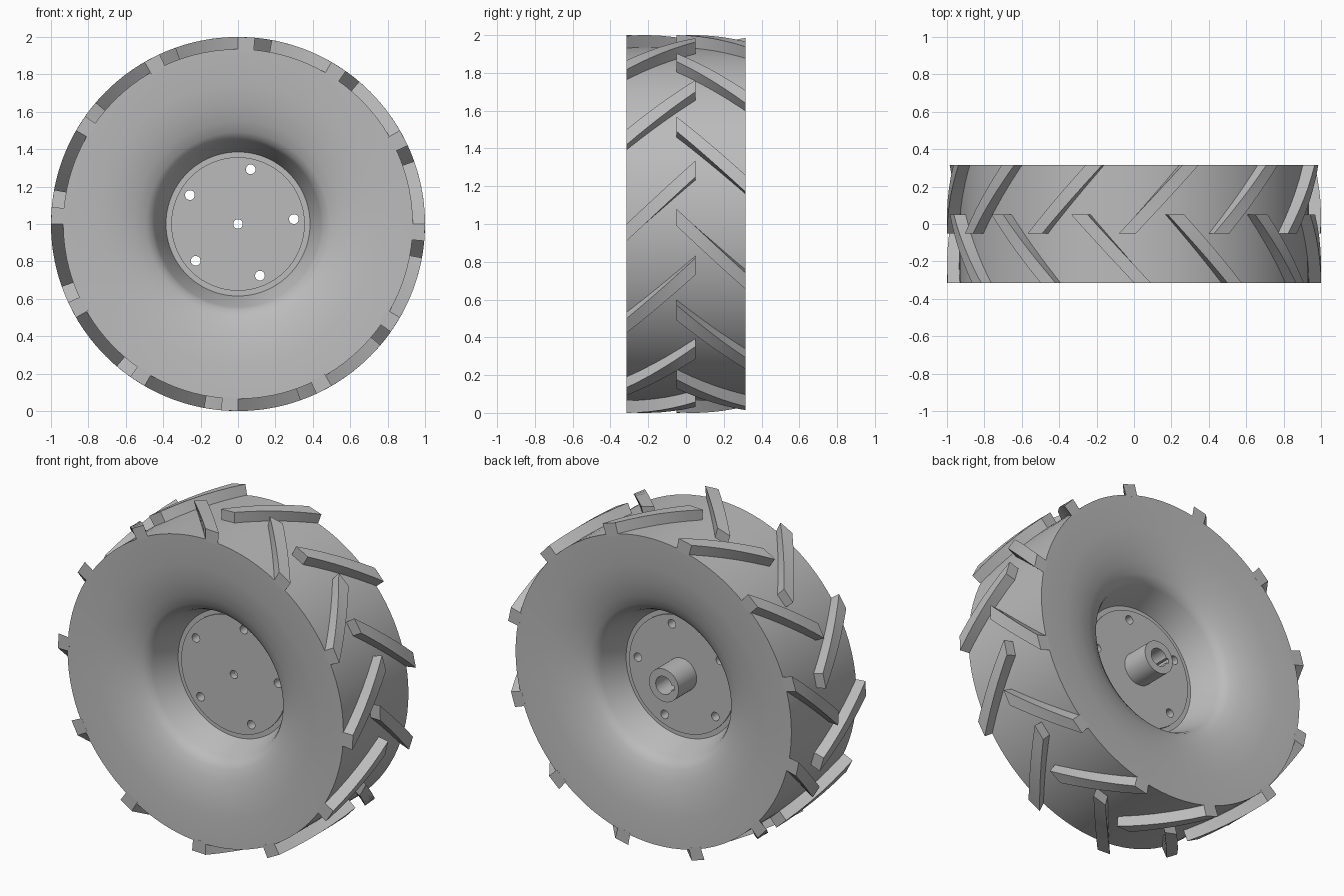
import bpy, bmesh, math
from mathutils import Matrix, Vector

cube = bpy.data.objects.get("Cube")
if cube:
    bpy.data.objects.remove(cube, do_unlink=True)

AXLE = 1.0         # height of the wheel axis
HALF = 0.315       # half width of the tyre
COUNT = 12         # lugs on each side

grey = bpy.data.materials.new("plain_grey")
grey.use_nodes = True
colour = (0.5, 0.5, 0.5, 1)
grey.diffuse_color = colour
grey.node_tree.nodes["Principled BSDF"].inputs["Base Color"].default_value = colour


def polar(r, angle, y):
    return Vector((r * math.cos(angle), y, AXLE + r * math.sin(angle)))


def finish(bm, name):
    bmesh.ops.recalc_face_normals(bm, faces=bm.faces)
    mesh = bpy.data.meshes.new(name)
    bm.to_mesh(mesh)
    bm.free()
    mesh.materials.append(grey)
    obj = bpy.data.objects.new(name, mesh)
    bpy.context.collection.objects.link(obj)
    return obj


def activate(obj):
    bpy.ops.object.select_all(action='DESELECT')
    obj.select_set(True)
    bpy.context.view_layer.objects.active = obj


def smooth(obj):
    activate(obj)
    bpy.ops.object.shade_smooth_by_angle(angle=math.radians(30))


def bridge(bm, rings, closed):
    """Join neighbouring rings of vertices with quads."""
    n = len(rings[0])
    last = len(rings) if closed else len(rings) - 1
    for i in range(last):
        a, b = rings[i], rings[(i + 1) % len(rings)]
        for j in range(n):
            k = (j + 1) % n
            bm.faces.new((a[j], a[k], b[k], b[j]))


def lathe(name, profile, steps):
    """Turn a closed (radius, y) profile around the wheel axis."""
    bm = bmesh.new()
    rings = [[bm.verts.new(polar(r, math.tau * i / steps, y)) for r, y in profile]
             for i in range(steps)]
    bridge(bm, rings, True)
    return finish(bm, name)


# Tyre with dished sidewalls and a stepped rim seat, same on both sides
side = [(0.935, -HALF), (0.75, -0.308), (0.64, -0.292), (0.55, -0.268),
        (0.49, -0.242), (0.46, -0.22), (0.443, -0.19), (0.385, -0.03), (0.35, -0.03)]
tyre = lathe("tyre", side + [(r, -y) for r, y in reversed(side)], 96)
smooth(tyre)

# Hub plate, pilot hole and bored shaft sleeve at the back
hub = lathe("hub", [(0.357, -0.04), (0.357, 0.04), (0.1, 0.04), (0.1, 0.215),
                    (0.055, 0.215), (0.055, 0), (0.025, 0), (0.025, -0.04)], 64)

# Bolt holes and keyway, cut through the hub
bm = bmesh.new()
turn = Matrix.Rotation(math.pi / 2, 4, 'X')
for i in range(5):
    place = Matrix.Translation(polar(0.3, math.radians(5 + 72 * i), 0))
    bmesh.ops.create_cone(bm, cap_ends=True, segments=24, radius1=0.026,
                          radius2=0.026, depth=0.3, matrix=place @ turn)
key = Matrix.Translation((-0.055, 0.15, AXLE)) @ Matrix.Diagonal((0.03, 0.2, 0.03, 1))
bmesh.ops.create_cube(bm, size=1, matrix=key)
cutter = finish(bm, "hole_cutter")
cutter.hide_render = True
cut = hub.modifiers.new("holes", 'BOOLEAN')
cut.operation = 'DIFFERENCE'
cut.solver = 'EXACT'
cut.object = cutter
activate(hub)
bpy.ops.object.modifier_apply(modifier=cut.name)
bpy.data.objects.remove(cutter, do_unlink=True)
smooth(hub)


# Slanted tread lugs wrapped on the tyre, staggered by half a step
def lugs(name, sign, offset):
    bm = bmesh.new()
    width, cuts = math.radians(2.6), 6
    for i in range(COUNT):
        rings = []
        for s in range(cuts + 1):
            t = s / cuts
            mid = math.radians(-2.6 + 19.6 * t + offset) + math.tau * i / COUNT
            y = sign * (-HALF + (HALF + 0.05) * t)
            rings.append([bm.verts.new(polar(r, mid + w, y)) for r, w in
                          ((0.925, -width), (1, -width), (1, width), (0.925, width))])
        bridge(bm, rings, False)
        bm.faces.new(rings[0])
        bm.faces.new(rings[-1])
    smooth(finish(bm, name))


lugs("front_lugs", 1, 0)
lugs("back_lugs", -1, -180 / COUNT)
